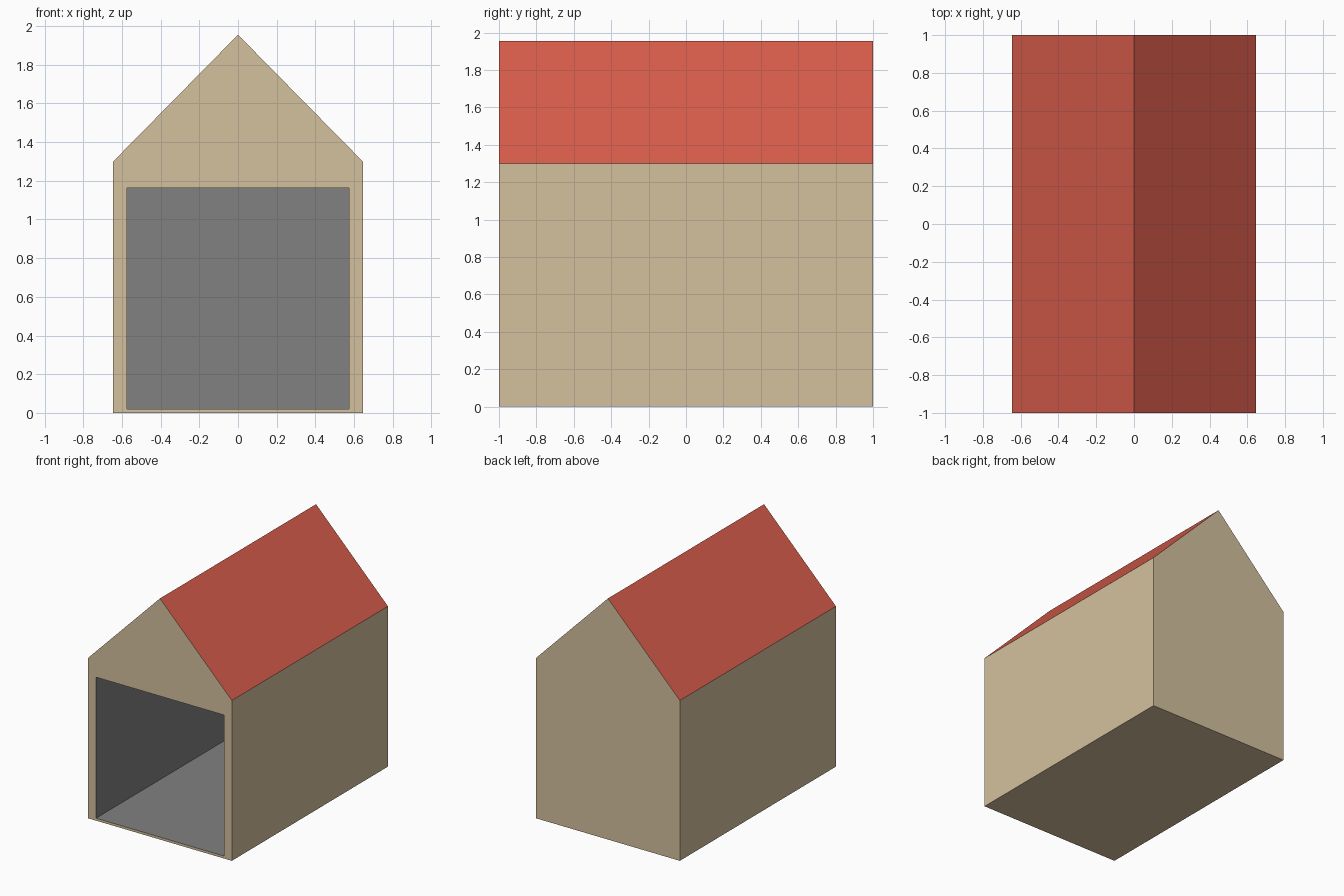
import bpy
import bmesh
from mathutils import Vector

cube = bpy.data.objects.get("Cube")
if cube:
    bpy.data.objects.remove(cube, do_unlink=True)


def make_material(name, srgb):
    """Flat material from an 8-bit display colour."""
    color = [((c / 255 + 0.055) / 1.055) ** 2.4 for c in srgb] + [1.0]
    mat = bpy.data.materials.new(name)
    mat.use_nodes = True
    mat.diffuse_color = color
    bsdf = mat.node_tree.nodes["Principled BSDF"]
    bsdf.inputs["Base Color"].default_value = color
    bsdf.inputs["Roughness"].default_value = 0.9
    return mat


WALL, ROOF, INTERIOR = range(3)
materials = [
    make_material("tan wall", (212, 192, 158)),
    make_material("red roof", (217, 93, 76)),
    make_material("grey interior", (129, 129, 129)),
]

HALF_WIDTH, HALF_LENGTH = 0.645, 1.0
EAVES, RIDGE = 1.3, 1.955
DOOR_HALF, DOOR_BOTTOM, DOOR_TOP = 0.573, 0.02, 1.163
ROOM_DEPTH = 1.93

bm = bmesh.new()

# Gabled profile extruded from front to back
profile = [(-HALF_WIDTH, 0), (HALF_WIDTH, 0), (HALF_WIDTH, EAVES),
           (0, RIDGE), (-HALF_WIDTH, EAVES)]
front = bm.faces.new([bm.verts.new((x, -HALF_LENGTH, z)) for x, z in profile])
solid = bmesh.ops.extrude_face_region(bm, geom=[front], use_keep_orig=True)
back_verts = [g for g in solid["geom"] if isinstance(g, bmesh.types.BMVert)]
bmesh.ops.translate(bm, verts=back_verts, vec=(0, 2 * HALF_LENGTH, 0))
bmesh.ops.recalc_face_normals(bm, faces=bm.faces)
bm.normal_update()

# Roof slopes are the faces leaning upward
for face in bm.faces:
    face.material_index = ROOF if face.normal.z > 0.3 else WALL

# Score the door outline into the front wall
cuts = [((-DOOR_HALF, 0, 0), (1, 0, 0)), ((DOOR_HALF, 0, 0), (1, 0, 0)),
        ((0, 0, DOOR_BOTTOM), (0, 0, 1)), ((0, 0, DOOR_TOP), (0, 0, 1))]
for point, normal in cuts:
    faces = [f for f in bm.faces if f.normal.y < -0.9]
    edges = {e for f in faces for e in f.edges}
    verts = {v for f in faces for v in f.verts}
    bmesh.ops.bisect_plane(bm, geom=list(verts) + list(edges) + faces,
                           plane_co=point, plane_no=normal)
    bm.normal_update()

# Push the door panel inward to form the open room
middle = Vector((0, -HALF_LENGTH, (DOOR_BOTTOM + DOOR_TOP) / 2))
door = min((f for f in bm.faces if f.normal.y < -0.9),
           key=lambda f: (f.calc_center_bounds() - middle).length)
door.material_index = INTERIOR
room = bmesh.ops.extrude_discrete_faces(bm, faces=[door])["faces"][0]
bmesh.ops.translate(bm, verts=room.verts, vec=(0, ROOM_DEPTH, 0))
room.material_index = INTERIOR
for edge in room.edges:
    for face in edge.link_faces:
        face.material_index = INTERIOR
bmesh.ops.recalc_face_normals(bm, faces=bm.faces)

mesh = bpy.data.meshes.new("garage_house")
bm.to_mesh(mesh)
bm.free()
for mat in materials:
    mesh.materials.append(mat)
house = bpy.data.objects.new("garage_house", mesh)
bpy.context.collection.objects.link(house)
